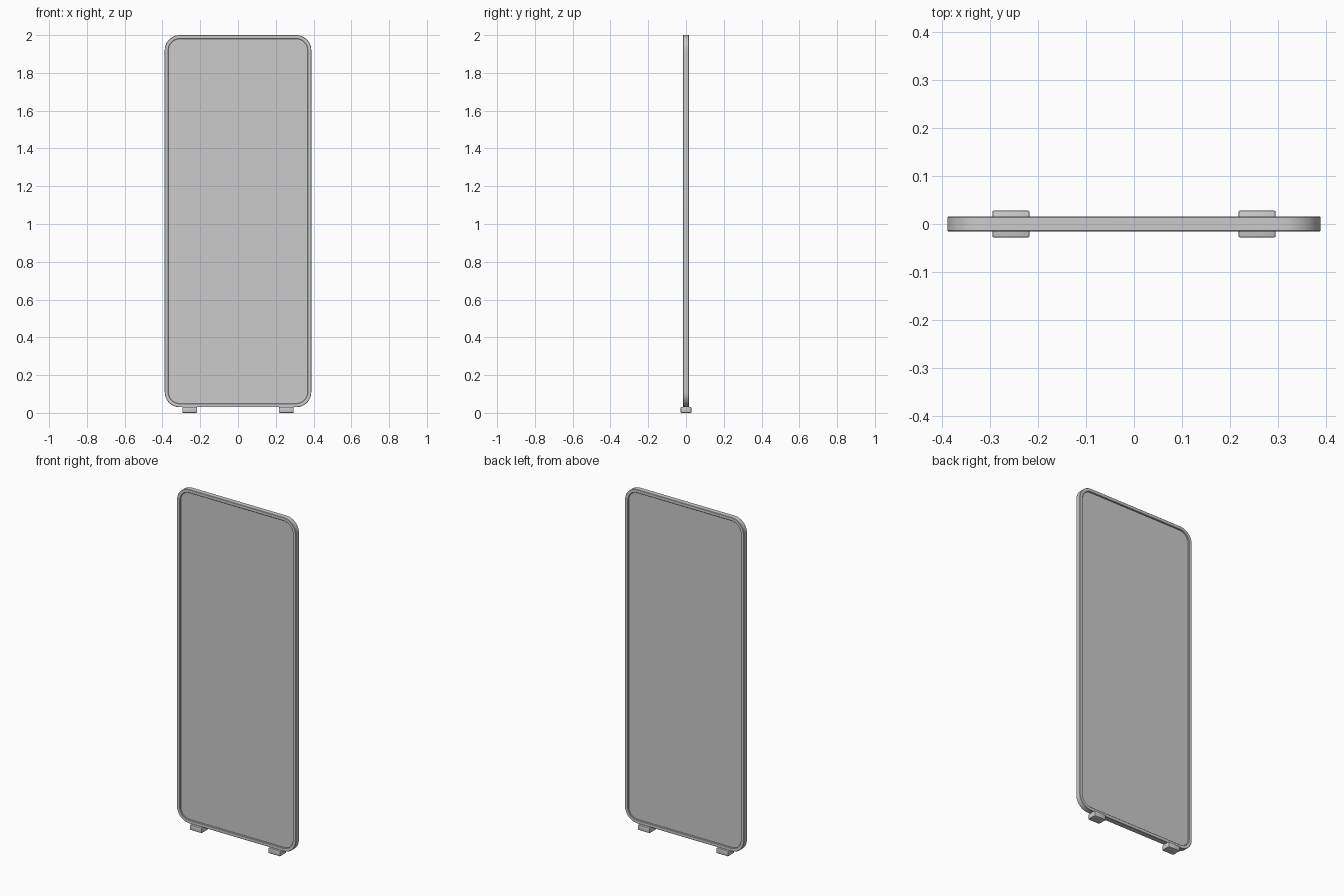
import bpy, bmesh, math

if "Cube" in bpy.data.objects:
    bpy.data.objects.remove(bpy.data.objects["Cube"])

HALF_W, Z0, Z1, RADIUS = 0.388, 0.03, 2.0, 0.08

grey = bpy.data.materials.new("light_grey")
grey.diffuse_color = (0.6, 0.6, 0.6, 1)
grey.use_nodes = True
grey.node_tree.nodes["Principled BSDF"].inputs["Base Color"].default_value = grey.diffuse_color


def finish(name, bm):
    bmesh.ops.recalc_face_normals(bm, faces=bm.faces)
    me = bpy.data.meshes.new(name)
    bm.to_mesh(me)
    bm.free()
    ob = bpy.data.objects.new(name, me)
    bpy.context.collection.objects.link(ob)
    me.materials.append(grey)
    bpy.context.view_layer.objects.active = ob
    ob.select_set(True)
    bpy.ops.object.shade_smooth_by_angle(angle=math.radians(30))
    ob.select_set(False)
    return ob


def ring(bm, inset, y, steps=12):
    """Rounded rectangle of vertices, inset from the outer outline."""
    r = RADIUS - inset
    cx, zc = HALF_W - RADIUS, (Z0 + Z1) / 2
    cz = (Z1 - Z0) / 2 - RADIUS
    verts = []
    for q, (sx, sz) in enumerate([(1, 1), (-1, 1), (-1, -1), (1, -1)]):
        for i in range(steps + 1):
            a = math.pi / 2 * (q + i / steps)
            verts.append(bm.verts.new((sx * cx + r * math.cos(a), y,
                                       zc + sz * cz + r * math.sin(a))))
    return verts


def bridge(bm, a, b):
    n = len(a)
    for i in range(n):
        bm.faces.new((a[i], a[(i + 1) % n], b[(i + 1) % n], b[i]))


# Rounded frame: bevelled cross-section swept round the outline
T, B, W = 0.016, 0.002, 0.020
profile = [(0, -T + B), (B, -T), (W - B, -T), (W, -T + B),
           (W, T - B), (W - B, T), (B, T), (0, T - B)]
bm = bmesh.new()
rings = [ring(bm, i, y) for i, y in profile]
for k in range(len(rings)):
    bridge(bm, rings[k], rings[(k + 1) % len(rings)])
finish("frame", bm)

# Flat panel, recessed on both sides
bm = bmesh.new()
front, back = ring(bm, W - 0.004, -0.007), ring(bm, W - 0.004, 0.007)
bridge(bm, front, back)
bm.faces.new(front)
bm.faces.new(back)
finish("panel", bm)

# Two small block feet
for side, name in ((-1, "left_foot"), (1, "right_foot")):
    bm = bmesh.new()
    bmesh.ops.create_cube(bm, size=1)
    for v in bm.verts:
        v.co = (side * 0.256 + v.co.x * 0.077, v.co.y * 0.056, 0.0155 + v.co.z * 0.031)
    bmesh.ops.bevel(bm, geom=bm.edges[:], offset=0.003, segments=2,
                    profile=0.5, affect='EDGES')
    finish(name, bm)
